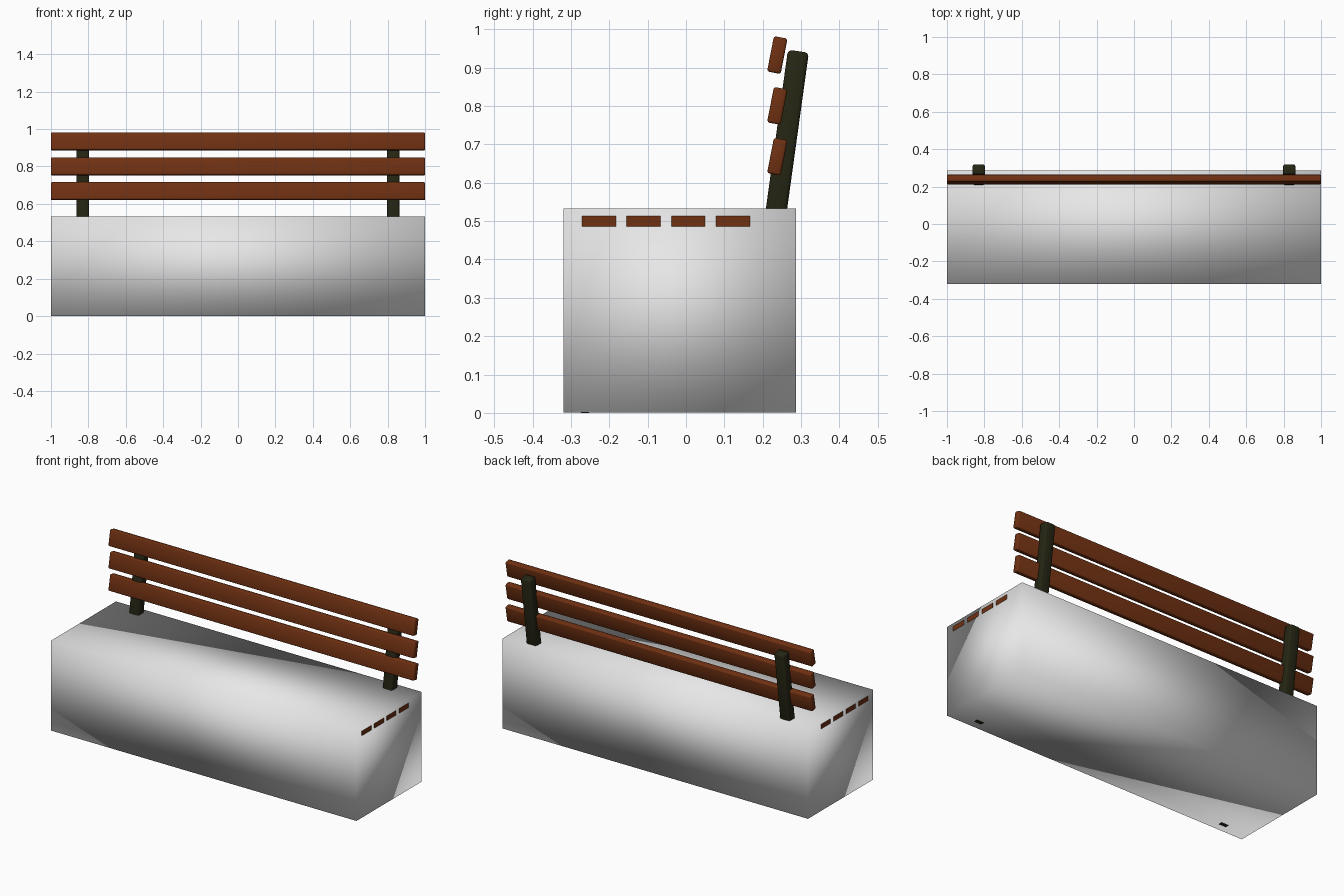
import bpy
import bmesh
from math import radians, atan2, hypot
from mathutils import Matrix, Vector

cube = bpy.data.objects.get("Cube")
if cube:
    bpy.data.objects.remove(cube, do_unlink=True)


def material(name, rgb):
    mat = bpy.data.materials.new(name)
    mat.use_nodes = True
    mat.diffuse_color = (*rgb, 1)
    bsdf = next(n for n in mat.node_tree.nodes if n.type == 'BSDF_PRINCIPLED')
    bsdf.inputs["Base Color"].default_value = (*rgb, 1)
    return mat


WOOD = material("brown wood", (0.16, 0.03, 0.006))
IRON = material("dark olive iron", (0.019, 0.019, 0.007))
PALE = material("pale grey", (0.8, 0.8, 0.8))


def block(name, centre, size, mat, tilt=0.0, bevel=0.0, smooth=True):
    """Box of the given size, tilted about x so that its top leans to the back."""
    bm = bmesh.new()
    bmesh.ops.create_cube(bm, size=1.0, matrix=Matrix.Diagonal((*size, 1)))
    if bevel:
        bmesh.ops.bevel(bm, geom=bm.edges[:], offset=bevel, segments=2,
                        profile=0.5, affect='EDGES')
    bm.transform(Matrix.Translation(Vector(centre)) @ Matrix.Rotation(-tilt, 4, 'X'))
    for face in bm.faces:
        face.smooth = smooth
    mesh = bpy.data.meshes.new(name)
    bm.to_mesh(mesh)
    bm.free()
    mesh.materials.append(mat)
    obj = bpy.data.objects.new(name, mesh)
    bpy.context.collection.objects.link(obj)
    return obj


def strut(name, x, start, end, depth, bevel=0.01):
    """Iron bar between two (y, z) points."""
    dy, dz = end[0] - start[0], end[1] - start[1]
    centre = (x, (start[0] + end[0]) / 2, (start[1] + end[1]) / 2)
    block(name, centre, (0.065, depth, hypot(dy, dz)), IRON, atan2(dy, dz), bevel)


# Solid base enclosing the seat, softly shaded across its corners
block("base_block", (0, -0.0165, 0.2668), (2, 0.607, 0.5325), PALE)

# Seat slats, with their ends just showing on the base
for i in range(4):
    block(f"seat_slat_{i + 1}", (0, -0.227 + i * 0.1165, 0.5),
          (2.002, 0.088, 0.027), WOOD, smooth=False)

# Leaning backrest slats
for i in range(3):
    block(f"back_slat_{i + 1}", (0, 0.238, 0.668 + i * 0.1325),
          (2, 0.036, 0.094), WOOD, radians(11), 0.006)

# Iron frame on each side: leaning post, legs and seat rail
for side, x in (("left", 0.83), ("right", -0.83)):
    strut(f"{side}_back_post", x, (0.226, 0.46), (0.293, 0.943), 0.055)
    strut(f"{side}_back_leg", x, (0.235, 0.003), (0.23, 0.48), 0.05)
    strut(f"{side}_front_leg", x, (-0.265, 0.0), (-0.245, 0.48), 0.04)
    strut(f"{side}_seat_rail", x, (-0.26, 0.465), (0.24, 0.465), 0.04)
